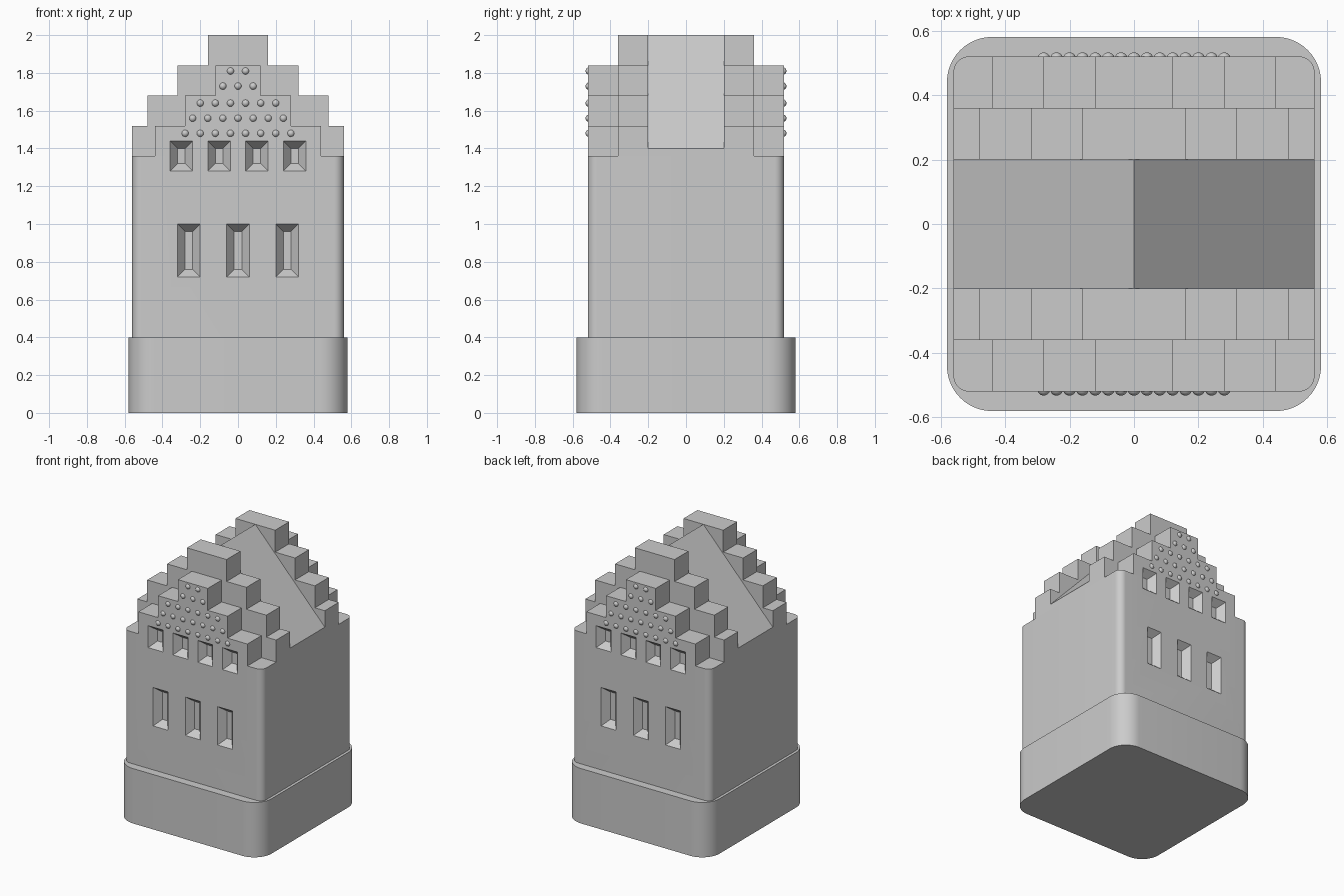
import bpy, bmesh, math
from mathutils import Matrix, Vector

if "Cube" in bpy.data.objects:
    bpy.data.objects.remove(bpy.data.objects["Cube"], do_unlink=True)

GREY = (0.6, 0.6, 0.6, 1)
stone = bpy.data.materials.new("stone grey")
stone.use_nodes = True
stone.diffuse_color = GREY
stone.node_tree.nodes["Principled BSDF"].inputs["Base Color"].default_value = GREY


def finish(name, bm):
    bmesh.ops.recalc_face_normals(bm, faces=bm.faces)
    mesh = bpy.data.meshes.new(name)
    bm.to_mesh(mesh)
    bm.free()
    mesh.materials.append(stone)
    ob = bpy.data.objects.new(name, mesh)
    bpy.context.collection.objects.link(ob)
    return ob


def select(ob):
    bpy.ops.object.select_all(action='DESELECT')
    ob.select_set(True)
    bpy.context.view_layer.objects.active = ob


def smooth(ob):
    select(ob)
    bpy.ops.object.shade_smooth_by_angle(angle=math.radians(30))


def extrude(name, outline, direction):
    """Solid made by sweeping a flat outline along a direction."""
    bm = bmesh.new()
    face = bm.faces.new([bm.verts.new(p) for p in outline])
    new = bmesh.ops.extrude_face_region(bm, geom=[face])["geom"]
    bmesh.ops.translate(bm, vec=direction,
                        verts=[g for g in new if isinstance(g, bmesh.types.BMVert)])
    return finish(name, bm)


def rounded_block(name, hx, hy, radius, z0, z1, steps=12):
    outline = []
    for i, (sx, sy) in enumerate([(1, 1), (-1, 1), (-1, -1), (1, -1)]):
        for k in range(steps + 1):
            a = math.pi / 2 * (i + k / steps)
            outline.append((sx * (hx - radius) + radius * math.cos(a),
                            sy * (hy - radius) + radius * math.sin(a), z0))
    return extrude(name, outline, (0, 0, z1 - z0))


def stepped_gable(name, widths, y0, y1):
    """Wall slab whose half width shrinks by one step per course."""
    course, z, right = 0.16, 1.36, []
    for w in widths:
        right += [(w, z), (w, z + course)]
        z += course
    left = [(-x, zz) for x, zz in reversed(right)]
    return extrude(name, [(x, y0, zz) for x, zz in right + left], (0, y1 - y0, 0))


# Plinth and main walls
plinth = rounded_block("plinth", 0.58, 0.58, 0.14, 0, 0.4)
walls = rounded_block("walls", 0.56, 0.52, 0.05, 0.4, 1.36)

# Double stepped gables on both ends
outer = []
for side, s in (("front", -1), ("back", 1)):
    outer.append(stepped_gable(side + "_outer_gable", (0.44, 0.28, 0.12), s * 0.52, s * 0.36))
    stepped_gable(side + "_inner_gable", (0.56, 0.48, 0.32, 0.16), s * 0.36, s * 0.2)

# Pitched roof between the gables
extrude("roof", [(x, -0.2, z) for x, z in
                 [(-0.56, 1.36), (0.56, 1.36), (0.56, 1.4), (0, 2), (-0.56, 1.4)]], (0, 0.4, 0))

# Tapered window recesses, cut into walls and outer gables
WALL, DEPTH, INSET, OVER = 0.52, 0.05, 0.04, 0.01
windows = [(x, 1.36, 0.08) for x in (-0.3, -0.1, 0.1, 0.3)]
windows += [(x, 0.86, 0.14) for x in (-0.26, 0, 0.26)]
bm = bmesh.new()
for s in (-1, 1):
    for x, z, hz in windows:
        rings = []
        for y, grow in ((WALL + OVER, INSET * OVER / DEPTH), (WALL - DEPTH, -INSET)):
            w, h = 0.06 + grow, hz + grow
            rings.append([bm.verts.new((x + a * w, s * y, z + b * h))
                          for a, b in ((-1, -1), (1, -1), (1, 1), (-1, 1))])
        for ring in rings:
            bm.faces.new(ring)
        for i in range(4):
            j = (i + 1) % 4
            bm.faces.new((rings[0][i], rings[0][j], rings[1][j], rings[1][i]))
cutter = finish("window_cutter", bm)
cutter.hide_render = True
for ob in [walls] + outer:
    select(ob)
    mod = ob.modifiers.new("windows", 'BOOLEAN')
    mod.operation, mod.solver, mod.object = 'DIFFERENCE', 'EXACT', cutter
    bpy.ops.object.modifier_apply(modifier=mod.name)
bpy.data.objects.remove(cutter, do_unlink=True)

# Round studs in rows on the outer gables
rows = [(1.48, 8), (1.56, 7), (1.64, 6), (1.73, 3), (1.81, 2)]
for side, s in (("front", -1), ("back", 1)):
    bm = bmesh.new()
    for z, count in rows:
        for i in range(count):
            spot = Vector(((i - (count - 1) / 2) * 0.08, s * 0.512, z))
            bmesh.ops.create_uvsphere(bm, u_segments=20, v_segments=12, radius=0.02,
                                      matrix=Matrix.Translation(spot))
    smooth(finish(side + "_studs", bm))

smooth(plinth)
smooth(walls)
